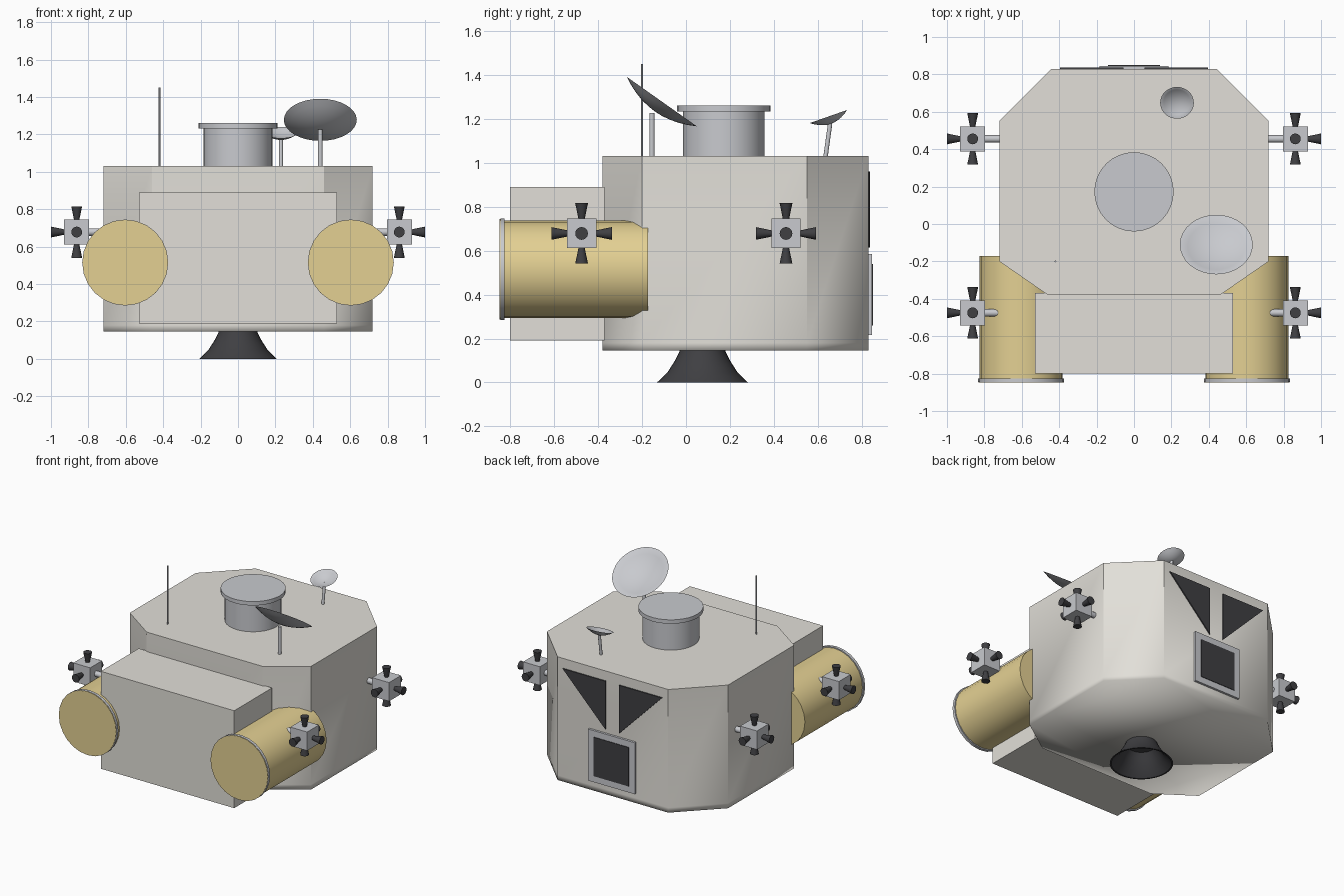
import bpy, bmesh, math
from mathutils import Vector, Matrix

if "Cube" in bpy.data.objects:
    bpy.data.objects.remove(bpy.data.objects["Cube"])


def material(name, rgb):
    m = bpy.data.materials.new(name)
    m.diffuse_color = (*rgb, 1)
    m.use_nodes = True
    m.node_tree.nodes["Principled BSDF"].inputs["Base Color"].default_value = m.diffuse_color
    return m


HULL = material("hull", (0.76, 0.74, 0.69))
GOLD = material("gold", (0.77, 0.63, 0.29))
GREY = material("grey", (0.58, 0.59, 0.62))
DARK = material("dark", (0.05, 0.05, 0.055))


def finish(name, bm, mat, angle=35):
    """Turn a bmesh into an object; edges above the angle stay sharp."""
    bmesh.ops.recalc_face_normals(bm, faces=bm.faces)
    if angle:
        for f in bm.faces:
            f.smooth = True
        for e in bm.edges:
            e.smooth = e.calc_face_angle(0) < math.radians(angle)
    me = bpy.data.meshes.new(name)
    bm.to_mesh(me)
    bm.free()
    me.materials.append(mat)
    ob = bpy.data.objects.new(name, me)
    bpy.context.collection.objects.link(ob)
    return ob


def lathe(name, profile, mat, base=(0, 0, 0), axis=(0, 0, 1), segs=24):
    """Spin (radius, height) points around an axis through base."""
    place = Matrix.Translation(base) @ Vector(axis).to_track_quat('Z', 'Y').to_matrix().to_4x4()
    bm = bmesh.new()
    rings = []
    for r, h in profile:
        if r == 0:
            rings.append([bm.verts.new(place @ Vector((0, 0, h)))])
            continue
        rings.append([bm.verts.new(place @ Vector((r * math.cos(a), r * math.sin(a), h)))
                      for a in (2 * math.pi * i / segs for i in range(segs))])
    for a, b in zip(rings, rings[1:]):
        for i in range(segs):
            j = (i + 1) % segs
            quad = [a[i % len(a)], a[j % len(a)], b[j % len(b)], b[i % len(b)]]
            bm.faces.new(list(dict.fromkeys(quad)))
    return finish(name, bm, mat)


def rod(name, start, end, r0, r1, mat, segs=16):
    d = Vector(end) - Vector(start)
    return lathe(name, [(0, 0), (r0, 0), (r1, d.length), (0, d.length)], mat, start, d, segs)


def box(name, lo, hi, mat):
    lo, hi = Vector(lo), Vector(hi)
    bm = bmesh.new()
    bmesh.ops.create_cube(bm, size=1, matrix=Matrix.Translation((lo + hi) / 2)
                          @ Matrix.Diagonal((*(hi - lo), 1)))
    return finish(name, bm, mat, 0)


def dish(name, centre, normal, radius, depth):
    """Shallow hollow bowl opening along the normal."""
    steps = 5
    t = [i / steps for i in range(steps + 1)]
    outer = [(radius * k, depth * (k * k - 1)) for k in t]
    inner = [(radius * k * 0.98, depth * 0.8 * (k * k - 1)) for k in reversed(t)]
    return lathe(name, outer + inner, GREY, centre, normal, 32)


# Cabin hull: chamfered prism whose lower rim blends softly into the floor
half = [(0.72, -0.2), (0.72, 0.55), (0.44, 0.83)]
outline = [(0.46, -0.38)] + half + [(-x, y) for x, y in reversed(half)] + [(-0.46, -0.38)]
bm = bmesh.new()
rings = [[bm.verts.new((x, y, z)) for x, y in outline] for z in (0.145, 0.18, 1.03)]
n = len(outline)
bm.faces.new(rings[0])
bm.faces.new(rings[2])
for a, b in zip(rings, rings[1:]):
    for i in range(n):
        j = (i + 1) % n
        bm.faces.new((a[i], a[j], b[j], b[i]))
for f in bm.faces:
    f.smooth = True
for e in bm.edges:
    e.smooth = not any(v.co.z > 1 for v in e.verts)
finish("cabin_hull", bm, HULL, 0)

# Front equipment bay
box("equipment_bay", (-0.53, -0.80, 0.19), (0.53, -0.37, 0.89), HULL)

# Top docking collar
lathe("docking_collar", [(0, 1.02), (0.185, 1.02), (0.185, 1.232), (0.212, 1.232),
                         (0.212, 1.26), (0, 1.26)], GREY, (0, 0.172, 0), segs=32)

# Engine bell, hollow underneath
lathe("engine_bell", [(0, 0.16), (0.10, 0.16), (0.105, 0.14), (0.125, 0.10), (0.16, 0.045),
                      (0.207, 0), (0.197, 0), (0.15, 0.045), (0.115, 0.10), (0.09, 0.135),
                      (0, 0.135)], DARK, (0, 0.075, 0), segs=32)

# Whip antenna and the two dishes on their stems
rod("whip_antenna", (-0.42, -0.2, 1.02), (-0.42, -0.2, 1.45), 0.005, 0.005, GREY, 8)
rod("large_dish_stem", (0.44, -0.155, 1.02), (0.44, -0.155, 1.225), 0.012, 0.012, GREY)
dish("large_dish", (0.44, -0.11, 1.278), (0, 0.577, 0.817), 0.195, 0.055)
rod("small_dish_stem", (0.23, 0.634, 1.02), (0.23, 0.656, 1.18), 0.01, 0.01, GREY)
dish("small_dish", (0.23, 0.648, 1.21), (0, -0.33, 0.944), 0.09, 0.035)

# Back hatch
box("hatch_frame", (-0.185, 0.82, 0.215), (0.185, 0.846, 0.585), GREY)
box("hatch_door", (-0.14, 0.83, 0.26), (0.14, 0.85, 0.54), DARK)

for s, side in ((-1, "left"), (1, "right")):
    # Triangular back window
    bm = bmesh.new()
    tri = [(0.055, 0.96), (0.395, 0.96), (0.055, 0.614)]
    face = bm.faces.new([bm.verts.new((s * x, 0.825, z)) for x, z in tri])
    ext = bmesh.ops.extrude_face_region(bm, geom=[face])
    bmesh.ops.translate(bm, vec=(0, 0.013, 0),
                        verts=[v for v in ext["geom"] if isinstance(v, bmesh.types.BMVert)])
    for f in [f for f in bm.faces if len(f.verts) == 3][2:]:
        bm.faces.remove(f)
    finish(side + "_window", bm, DARK, 0)

    # Side tank with its front rim
    at = (s * 0.603, 0, 0.515)
    lathe(side + "_tank", [(0, -0.172), (0.222, -0.172), (0.222, -0.844), (0.228, -0.844),
                           (0.228, -0.848), (0, -0.848)], GOLD, at, (0, 1, 0))
    lathe(side + "_tank_rim", [(0.215, -0.825), (0.23, -0.825), (0.23, -0.845), (0.215, -0.845),
                               (0.215, -0.825)], GREY, at, (0, 1, 0))

    # Thruster blocks: cube, strut and five small nozzles
    for y, end in ((0.455, "back"), (-0.475, "front")):
        name = side + "_" + end + "_thruster"
        c = Vector((s * 0.8625, y, 0.678))
        h = Vector((0.067,) * 3)
        box(name + "_block", c - h, c + h, GREY)
        rod(name + "_strut", (s * 0.70, y, 0.678), c, 0.02, 0.02, GREY, 12)
        for d in ((s, 0, 0), (0, 1, 0), (0, -1, 0), (0, 0, 1), (0, 0, -1)):
            d = Vector(d)
            rod(name + "_nozzle", c + d * 0.06, c + d * 0.1375, 0.013, 0.029, DARK, 16)
